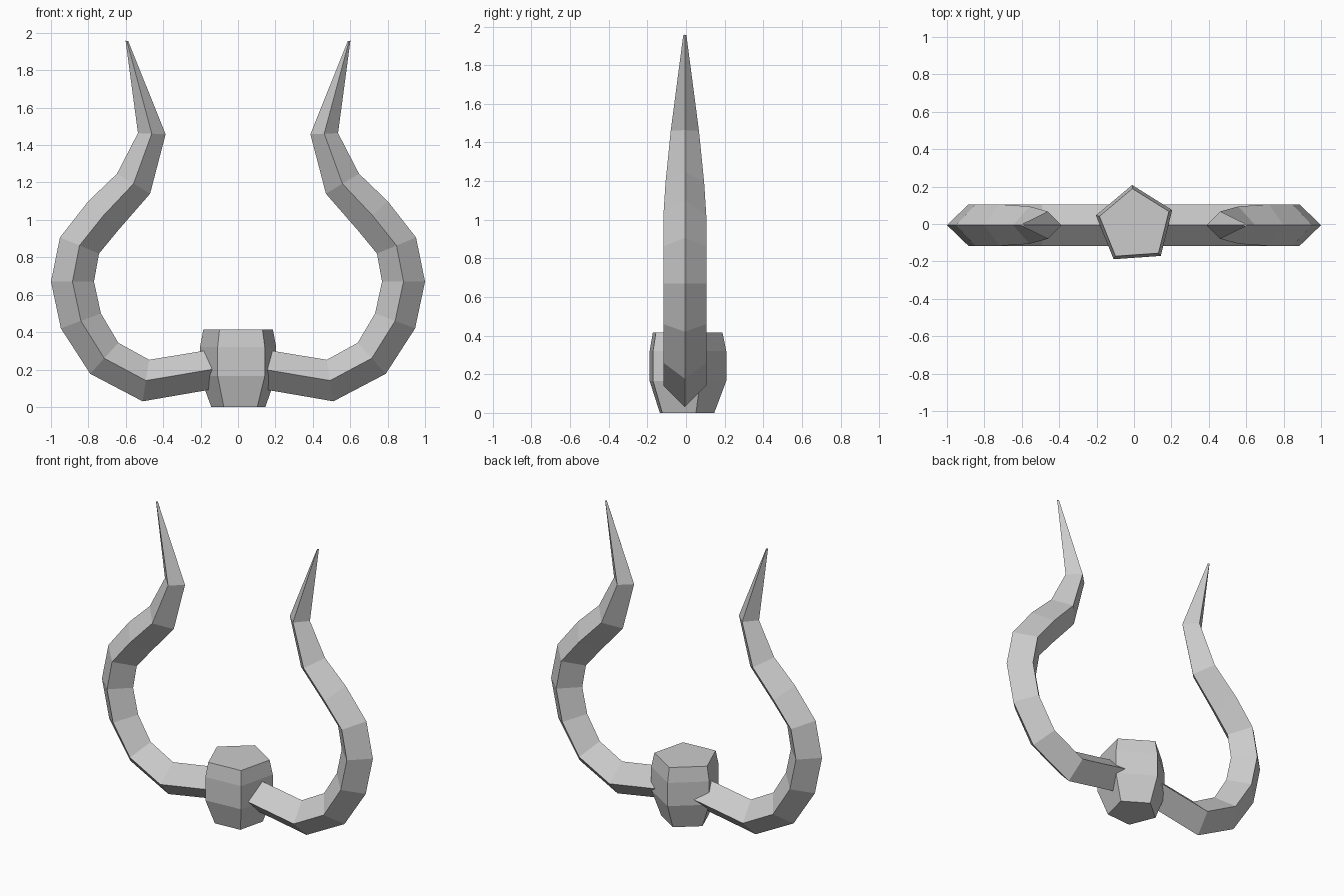
import bpy, bmesh, math

if "Cube" in bpy.data.objects:
    bpy.data.objects.remove(bpy.data.objects["Cube"])


def loft(name, rings, cap_start=True):
    """Skin a list of equal-length point rings, flat shaded."""
    bm = bmesh.new()
    loops = [[bm.verts.new(p) for p in ring] for ring in rings]
    n = len(loops[0])
    for a, b in zip(loops, loops[1:]):
        for i in range(n):
            j = (i + 1) % n
            bm.faces.new((a[i], a[j], b[j], b[i]))
    if cap_start:
        bm.faces.new(loops[0][::-1])
    bm.faces.new(loops[-1])
    bmesh.ops.recalc_face_normals(bm, faces=bm.faces[:])
    mesh = bpy.data.meshes.new(name)
    bm.to_mesh(mesh)
    bm.free()
    obj = bpy.data.objects.new(name, mesh)
    bpy.context.collection.objects.link(obj)
    return obj


# Pentagonal hub: (height, scale) profile
def pentagon(z, scale):
    r = 0.215 * scale
    angles = [math.radians(22 + 72 * k) for k in range(5)]
    return [(0.005 + r * math.cos(a), -0.006 + r * math.sin(a), z) for a in angles]


loft("hub", [pentagon(z, s) for z, s in
             [(0, 0.71), (0.165, 1), (0.32, 1), (0.415, 0.91)]])

# Curved diamond-section horns: inner x, inner z, outer x, outer z, half depth
STATIONS = [
    (0.00, 0.330, 0.00, 0.118, 0.111),
    (0.475, 0.252, 0.51, 0.03, 0.111),
    (0.64, 0.343, 0.79, 0.177, 0.111),
    (0.733, 0.50, 0.947, 0.42, 0.111),
    (0.77, 0.67, 1.00, 0.67, 0.111),
    (0.743, 0.82, 0.952, 0.906, 0.111),
    (0.64, 0.945, 0.80, 1.10, 0.111),
    (0.47, 1.14, 0.647, 1.247, 0.10),
    (0.387, 1.458, 0.535, 1.464, 0.073),
    (0.587, 1.956, 0.601, 1.958, 0.008),
]


def diamond(xi, zi, xo, zo, d):
    y, xm, zm = -0.006, (xi + xo) / 2, (zi + zo) / 2
    return [(xi, y, zi), (xm, y - d, zm), (xo, y, zo), (xm, y + d, zm)]


horns = loft("horns", [diamond(*s) for s in STATIONS], cap_start=False)
mirror = horns.modifiers.new("mirror", 'MIRROR')
mirror.use_axis = (True, False, False)
mirror.use_mirror_merge = True
